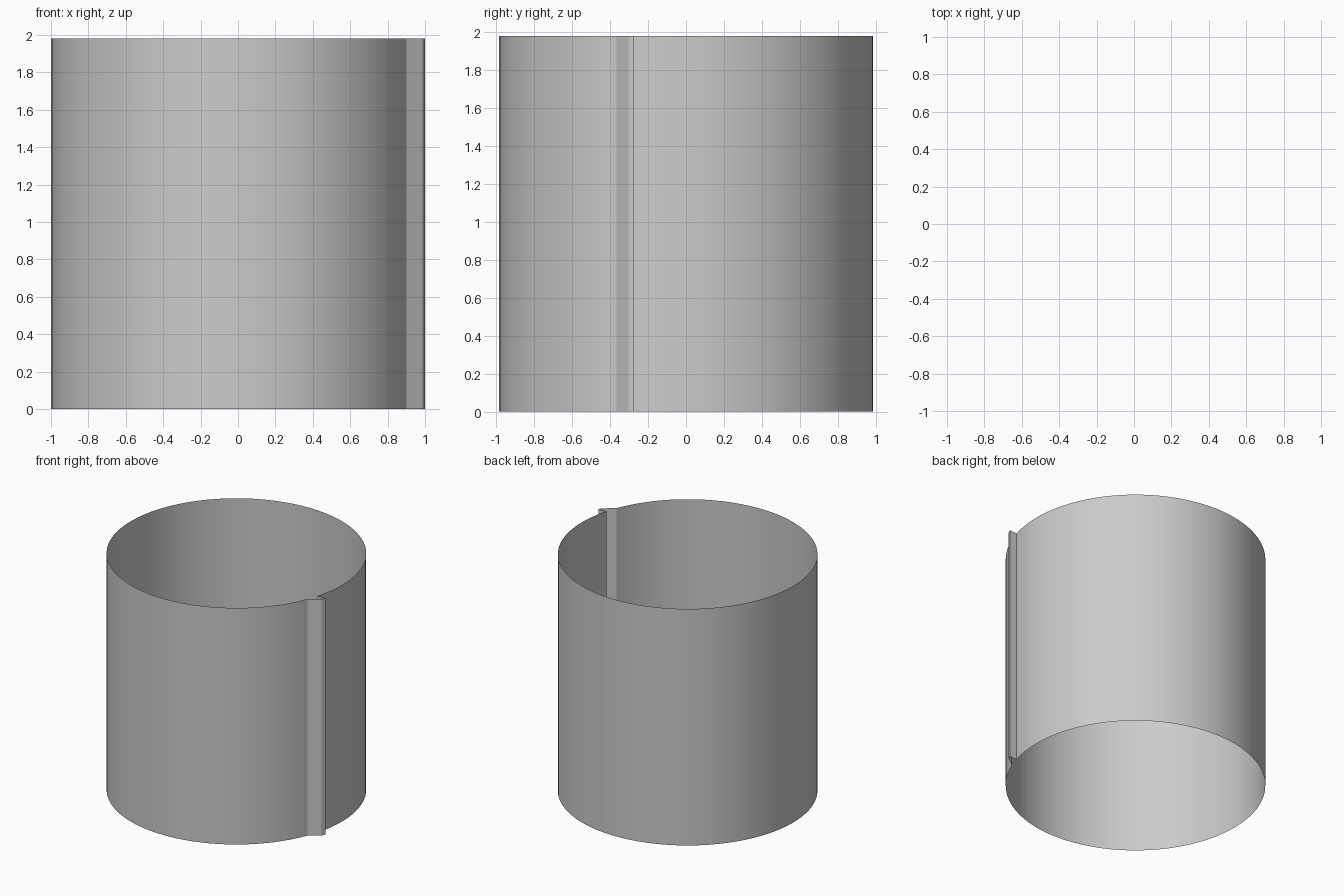
import bpy, bmesh, math

if "Cube" in bpy.data.objects:
    bpy.data.objects.remove(bpy.data.objects["Cube"])

HEIGHT = 1.98
RADIUS = 0.985
CENTRE_X = -0.015
SEGMENTS = 80

# Round wall, running from the back of the seam lip all the way to its front
start = math.radians(-16.2)
end = math.radians(360 - 21.8)
outline = []
for i in range(SEGMENTS + 1):
    a = start + (end - start) * i / SEGMENTS
    outline.append((CENTRE_X + RADIUS * math.cos(a), RADIUS * math.sin(a)))

# Raised seam lip that closes the loop
outline += [(0.987, -0.302), (1.0, -0.274)]

# Extrude the thin sheet upward
bm = bmesh.new()
low = [bm.verts.new((x, y, 0)) for x, y in outline]
high = [bm.verts.new((x, y, HEIGHT)) for x, y in outline]
n = len(outline)
for i in range(n):
    j = (i + 1) % n
    face = bm.faces.new((low[i], low[j], high[j], high[i]))
    face.smooth = True

mesh = bpy.data.meshes.new("sleeve_with_seam")
bm.to_mesh(mesh)
bm.free()
sleeve = bpy.data.objects.new("sleeve_with_seam", mesh)
bpy.context.collection.objects.link(sleeve)

# Smooth wall, crisp seam corners
bpy.context.view_layer.objects.active = sleeve
sleeve.select_set(True)
bpy.ops.object.shade_smooth_by_angle(angle=math.radians(20))
